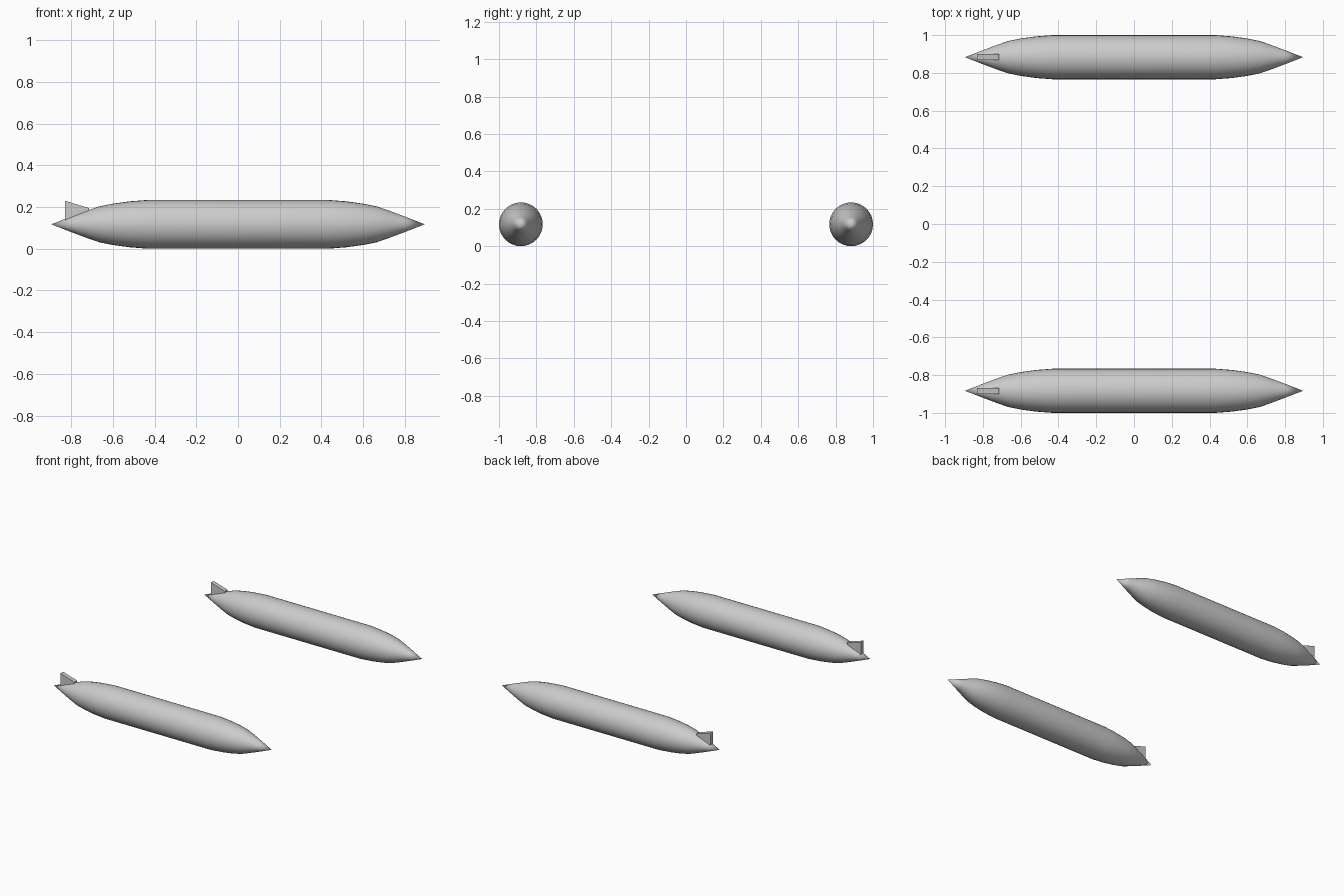
import bpy, bmesh, math

if "Cube" in bpy.data.objects:
    bpy.data.objects.remove(bpy.data.objects["Cube"])

R, YC, SIDES = 0.117, 0.883, 32
# nose-to-parallel-section profile: (x, radius)
END = [(0.80, 0.037), (0.72, 0.067), (0.665, 0.086), (0.60, 0.099), (0.52, 0.110), (0.43, R)]


def make_object(name, bm, y):
    bmesh.ops.recalc_face_normals(bm, faces=bm.faces)
    mesh = bpy.data.meshes.new(name)
    bm.to_mesh(mesh)
    bm.free()
    obj = bpy.data.objects.new(name, mesh)
    obj.location = (0, y, R)
    bpy.context.collection.objects.link(obj)
    return obj


def smooth(obj):
    bpy.ops.object.select_all(action='DESELECT')
    obj.select_set(True)
    bpy.context.view_layer.objects.active = obj
    bpy.ops.object.shade_smooth_by_angle(angle=math.radians(30))


def float_hull(name, y):
    bm = bmesh.new()
    profile = [(-x, r) for x, r in END] + END[::-1]
    rings = []
    for x, r in profile:
        angles = [2 * math.pi * i / SIDES for i in range(SIDES)]
        rings.append([bm.verts.new((x, r * math.cos(a), r * math.sin(a))) for a in angles])
    tail, nose = bm.verts.new((-0.895, 0, 0)), bm.verts.new((0.895, 0, 0))
    for i in range(SIDES):
        j = (i + 1) % SIDES
        for a, b in zip(rings, rings[1:]):
            bm.faces.new((a[i], a[j], b[j], b[i]))
        bm.faces.new((tail, rings[0][j], rings[0][i]))
        bm.faces.new((nose, rings[-1][i], rings[-1][j]))
    smooth(make_object(name, bm, y))


def tail_fin(name, y):
    # sloped side profile extruded to the fin thickness
    bm = bmesh.new()
    outline = [(-0.83, 0.015), (-0.83, 0.113), (-0.715, 0.078), (-0.715, 0.05)]
    face = bm.faces.new([bm.verts.new((x, -0.016, z)) for x, z in outline])
    new = bmesh.ops.extrude_face_region(bm, geom=[face])["geom"]
    verts = [v for v in new if isinstance(v, bmesh.types.BMVert)]
    bmesh.ops.translate(bm, verts=verts, vec=(0, 0.032, 0))
    make_object(name, bm, y)


# matching pair of floats
for side, y in (("near", -YC), ("far", YC)):
    float_hull(side + "_float", y)
    tail_fin(side + "_tail_fin", y)
